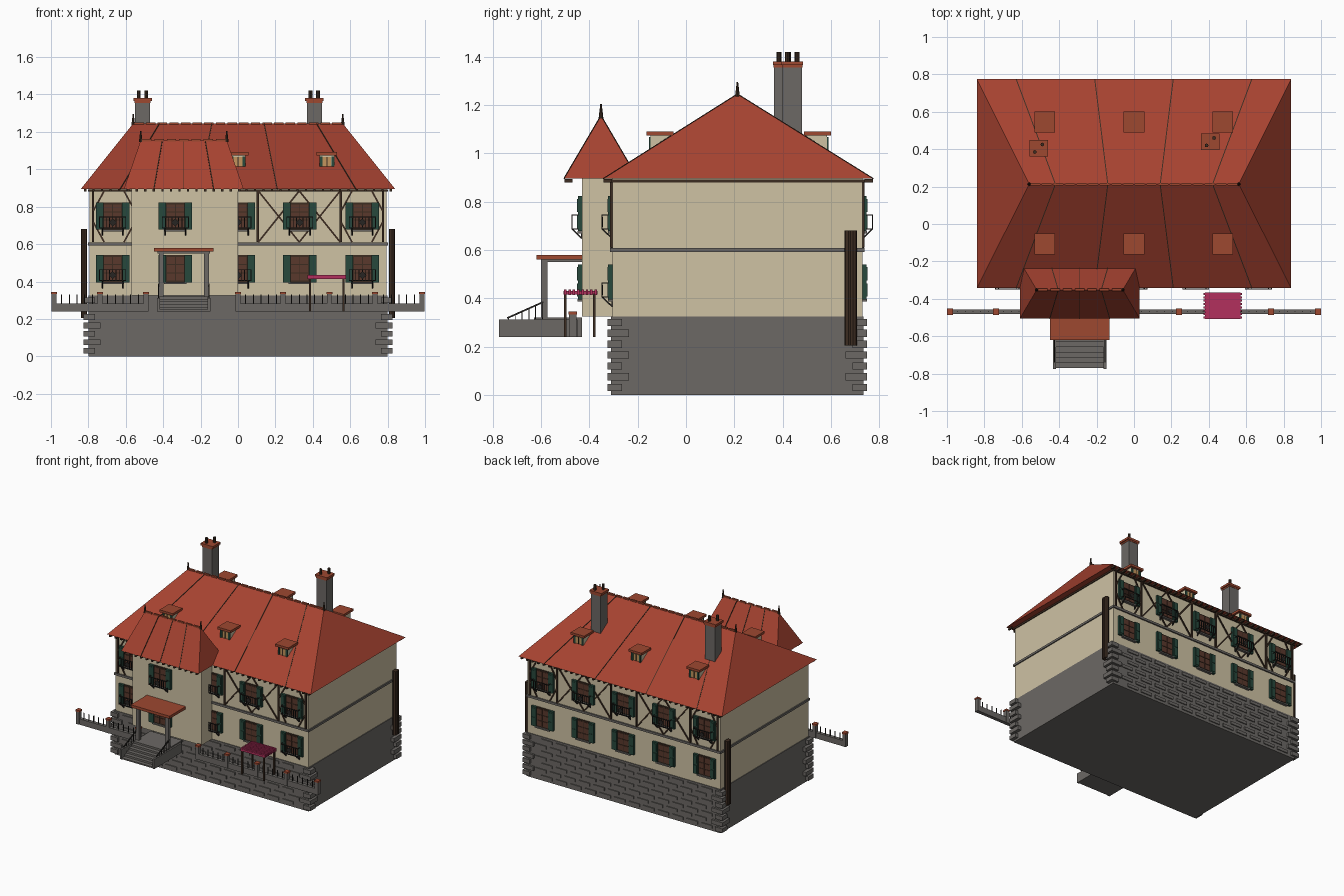
import bpy, bmesh, math
from mathutils import Vector, Matrix

if "Cube" in bpy.data.objects:
    bpy.data.objects.remove(bpy.data.objects["Cube"])


def material(name, rgb):
    m = bpy.data.materials.new(name)
    m.use_nodes = True
    m.diffuse_color = (*rgb, 1)
    m.node_tree.nodes["Principled BSDF"].inputs["Base Color"].default_value = (*rgb, 1)
    return m


MATS = {
    "stone": material("grey stone", (0.15, 0.14, 0.13)),
    "plaster": material("cream plaster", (0.62, 0.54, 0.37)),
    "tile": material("red roof tile", (0.38, 0.055, 0.03)),
    "clay": material("clay cap", (0.34, 0.065, 0.03)),
    "wood": material("dark timber", (0.045, 0.025, 0.015)),
    "pane": material("brown window", (0.10, 0.04, 0.025)),
    "green": material("green shutter", (0.02, 0.065, 0.045)),
    "iron": material("black iron", (0.02, 0.018, 0.016)),
    "pink": material("pink awning", (0.45, 0.03, 0.11)),
    "amber": material("amber glass", (0.55, 0.30, 0.11)),
}
parts = {}


def mesh_of(name, mat):
    return parts.setdefault(name, (bmesh.new(), mat))[0]


def cuboid(name, mat, centre, size, turn=Matrix()):
    m = Matrix.Translation(centre) @ turn @ Matrix.Diagonal((*size, 1))
    bmesh.ops.create_cube(mesh_of(name, mat), size=1, matrix=m)


def span(name, mat, x, y, z):
    """Box given by its (low, high) limits on each axis."""
    cuboid(name, mat, [sum(a) / 2 for a in (x, y, z)], [abs(a[1] - a[0]) for a in (x, y, z)])


def bar(name, mat, a, b, t):
    a, b = Vector(a), Vector(b)
    turn = (b - a).to_track_quat('Z', 'Y').to_matrix().to_4x4()
    cuboid(name, mat, (a + b) / 2, (t, t, (b - a).length), turn)


def cone(name, mat, base, r1, r2, h, sides=8):
    bmesh.ops.create_cone(mesh_of(name, mat), cap_ends=True, segments=sides, radius1=r1, radius2=r2,
                          depth=h, matrix=Matrix.Translation(Vector(base) + Vector((0, 0, h / 2))))


# Walls, stone base, string course and cornice
X, FRONT, BACK, EAVE = 0.795, -0.305, 0.73, 0.895
BAY = -0.43
span("stone_base", "stone", (-0.8, 0.8), (FRONT - .005, BACK + .005), (0, 0.325))
span("main_walls", "plaster", (-X, X), (FRONT, BACK), (0.325, EAVE))
span("bay_walls", "plaster", (-0.57, 0), (BAY, FRONT), (0.325, EAVE))
span("string_course", "stone", (-X - .008, X + .008), (FRONT - .01, BACK + .01), (0.592, 0.608))
span("cornice", "wood", (-X - .006, X + .006), (FRONT - .01, BACK + .01), (0.88, 0.892))

# Corner stones and raised masonry courses
for row in range(7):
    z = 0.03 + row * 0.045
    for sx in (-1, 1):
        for y, s in ((FRONT, -1), (BACK, 1)):
            w = 0.09 if row % 2 else 0.06
            cuboid("corner_stones", "stone", (sx * (0.825 - w / 2), y + s * (0.02 - w / 2), z), (w, w, 0.03))
    for y in (FRONT - .006, BACK + .006):
        for i in range(12):
            x = -0.69 + i * 0.12 + (0.05 if row % 2 else 0)
            cuboid("masonry_courses", "stone", (x, y, z), (0.09, 0.012, 0.022))


# Hipped roofs with battens, ridge tiles, finials and rafter tails
def hip_roof(name, x0, x1, y0, y1, rx0, rx1, ry, rz, fractions):
    bm = mesh_of(name, "tile")
    pts = [(x0, y0, EAVE), (x1, y0, EAVE), (x1, y1, EAVE), (x0, y1, EAVE), (rx0, ry, rz), (rx1, ry, rz)]
    v = [bm.verts.new(p) for p in pts]
    for f in ((0, 1, 5, 4), (1, 2, 5), (2, 3, 4, 5), (3, 0, 4), (3, 2, 1, 0)):
        bm.faces.new([v[i] for i in f])
    for f in fractions:
        for y in (y0, y1):
            bar(name + "_battens", "wood", (x0 + f * (x1 - x0), y, EAVE),
                (rx0 + f * (rx1 - rx0), ry, rz), 0.005)
    n = int((rx1 - rx0) / 0.06)
    for i in range(n):
        x = rx0 + (i + .5) * (rx1 - rx0) / n
        cuboid(name + "_ridge_tiles", "clay", (x, ry, rz), (0.05, 0.014, 0.012))
    for x in (rx0, rx1):
        cone(name + "_finials", "wood", (x, ry, rz - .01), 0.01, 0.003, 0.06)
    count = int((x1 - x0) / 0.045)
    for i in range(count):
        x = x0 + (i + .5) * (x1 - x0) / count
        for y, s in ((y0, 1), (y1, -1)):
            cuboid(name + "_rafter_tails", "wood", (x, y + s * .018, EAVE - .008), (0.012, 0.034, 0.014))


hip_roof("main_roof", -0.84, 0.84, -0.342, 0.775, -0.56, 0.56, 0.213, 1.245, (.125, .375, .625, .875))
hip_roof("bay_roof", -0.61, 0.03, -0.505, -0.2, -0.52, -0.06, -0.352, 1.155, (.25, .5, .75))

# Chimneys
for x, y in ((-0.51, 0.405), (0.408, 0.44)):
    span("chimneys", "stone", (x - .04, x + .04), (y - .04, y + .04), (1.05, 1.36))
    cuboid("chimney_caps", "clay", (x, y, 1.36), (0.085, 0.085, 0.01))
    cuboid("chimney_caps", "clay", (x, y, 1.373), (0.1, 0.09, 0.016))
    for d in (-.02, .02):
        cone("chimney_pots", "wood", (x + d, y + d, 1.38), 0.01, 0.01, 0.04)

# Dormers on both slopes
for x in (-0.478, 0, 0.475):
    for y, s in ((-0.108, -1), (0.545, 1)):
        face = y + s * .038
        span("dormers", "plaster", (x - .04, x + .04), (y - s * .05, face), (0.99, 1.075))
        cuboid("dormer_roofs", "clay", (x, y, 1.083), (0.11, 0.112, 0.017))
        cuboid("dormer_windows", "amber", (x, face, 1.04), (0.046, 0.01, 0.05))
        cuboid("dormer_mullions", "wood", (x, face + s * .004, 1.04), (0.005, 0.008, 0.05))
        for d in (-.032, .032):
            cuboid("dormer_shutters", "green", (x + d, face, 1.04), (0.015, 0.014, 0.056))


# Shuttered windows
def window(x, wall, s, z):
    cuboid("window_frames", "wood", (x, wall, z), (0.105, 0.016, 0.145))
    for i in (-1, 1):
        for j in (-1, 0, 1):
            cuboid("window_panes", "pane", (x + i * .024, wall + s * .006, z + j * .044), (0.043, 0.01, 0.038))
        sx = x + i * .07
        cuboid("shutters", "green", (sx, wall + s * .009, z), (0.04, 0.018, 0.145))
        for j in (-1, 1):
            cuboid("shutter_panels", "green", (sx, wall + s * .018, z + j * .034), (0.028, 0.006, 0.055))
    cuboid("window_sills", "stone", (x, wall + s * .008, z - .077), (0.12, 0.022, 0.01))


# Iron balconies on brackets
def balcony(x, wall, s, z):
    out, low, high = wall + s * .042, z - .063, z - .005
    for h in (low, high):
        bar("balconies", "iron", (x - .07, out, h), (x + .07, out, h), 0.005)
    for sx in (x - .07, x + .07):
        for h in (low, high):
            bar("balconies", "iron", (sx, wall, h), (sx, out, h), 0.004)
    for sx in (x - .055, x + .055):
        bar("balconies", "iron", (sx, wall, low - .04), (sx, out, low), 0.006)
        bar("balconies", "iron", (sx, wall, low - .04), (sx, wall, low), 0.008)
    for i in range(9):
        bx = x - .07 + i * .0175
        bar("balconies", "iron", (bx, out, low), (bx, out, high), 0.004)
    cuboid("balcony_rosettes", "iron", (x, out, z - .034), (0.03, 0.005, 0.03), Matrix.Rotation(math.pi / 4, 4, 'Y'))


UPPER, LOWER = 0.75, 0.468
COLUMNS = (-0.67, -0.335, 0, 0.33, 0.665)
for wall, s in ((FRONT, -1), (BACK, 1)):
    for i, x in enumerate(COLUMNS):
        if s < 0 and i == 1:
            continue
        window(x, wall, s, UPPER)
        window(x, wall, s, LOWER)
        balcony(x, wall, s, UPPER)
        if s < 0 and i != 3:
            balcony(x, wall, s, LOWER)
window(-0.335, BAY, -1, UPPER)
window(-0.335, BAY, -1, LOWER)
balcony(-0.335, BAY, -1, UPPER)

# Half-timbering: posts, crosses and corner braces
for y in (FRONT - .003, BACK + .003):
    for sx in (-1, 1):
        for x in (0.105, 0.55, 0.775):
            bar("timber_posts", "wood", (sx * x, y, 0.61), (sx * x, y, 0.885), 0.012)
        for x in (0.218, 0.437):
            for d in (-.11, .11):
                bar("timber_braces", "wood", (sx * (x - d), y, 0.61), (sx * (x + d), y, 0.885), 0.009)
        for x, d in ((0.55, .06), (0.775, -.06)):
            for z0, z1 in ((0.61, 0.72), (0.885, 0.775)):
                bar("timber_braces", "wood", (sx * (x + d), y, z0), (sx * x, y, z1), 0.009)

# Downpipes at the sides
for sx in (-1, 1):
    for y in (0.673, 0.691):
        cone("downpipes", "wood", (sx * .823, y, 0.205), 0.017, 0.017, 0.475)

# Entrance stairs, handrails and porch
STEPS = 6
for i in range(STEPS):
    top = 0.25 + i * 0.07 / (STEPS - 1)
    span("stairs", "stone", (-0.42, -0.16), (-0.77 + i * .028, BAY), (0.24, top))
for x in (-0.425, -0.155):
    span("stair_cheeks", "stone", (x - .007, x + .007), (-0.775, -0.45), (0.24, 0.312))
    bar("handrails", "iron", (x, -0.74, 0.318), (x, -0.59, 0.385), 0.007)
    for i in range(6):
        y = -0.735 + i * .028
        bar("handrails", "iron", (x, y, 0.31), (x, y, 0.32 + i * .0125), 0.004)
for x in (-0.41, -0.168):
    cuboid("porch_posts", "stone", (x, -0.587, 0.44), (0.026, 0.026, 0.24))
span("porch_roof", "clay", (-0.45, -0.13), (-0.62, BAY), (0.56, 0.58))
span("porch_beam", "stone", (-0.43, -0.15), (-0.6, BAY), (0.55, 0.56))

# Garden wall with capped piers and iron pickets
for piers in ((-0.984, -0.738, -0.492), (0, 0.24, 0.488, 0.732, 0.984)):
    a, b = piers[0], piers[-1]
    span("garden_wall", "stone", (a, b), (-0.482, -0.456), (0.24, 0.283))
    for x in piers:
        cuboid("garden_piers", "stone", (x, -0.469, 0.287), (0.026, 0.03, 0.094))
        cuboid("pier_caps", "clay", (x, -0.469, 0.339), (0.032, 0.034, 0.012))
    n = int((b - a) / 0.041)
    for i in range(1, n):
        x = a + i * (b - a) / n
        bar("pickets", "iron", (x, -0.469, 0.28), (x, -0.469, 0.33), 0.005)

# Ribbed awning on four posts
span("awning", "pink", (0.38, 0.57), (-0.508, -0.366), (0.415, 0.43))
for i in range(8):
    cuboid("awning_ribs", "pink", (0.475, -0.5 + i * .018, 0.425), (0.205, 0.01, 0.022))
for x in (0.385, 0.565):
    for y in (-0.5, -0.38):
        bar("awning_posts", "wood", (x, y, 0.24), (x, y, 0.42), 0.011)

# Turn each part into an object
for name, (bm, mat) in parts.items():
    bmesh.ops.recalc_face_normals(bm, faces=bm.faces)
    mesh = bpy.data.meshes.new(name)
    bm.to_mesh(mesh)
    bm.free()
    mesh.materials.append(MATS[mat])
    bpy.context.collection.objects.link(bpy.data.objects.new(name, mesh))
